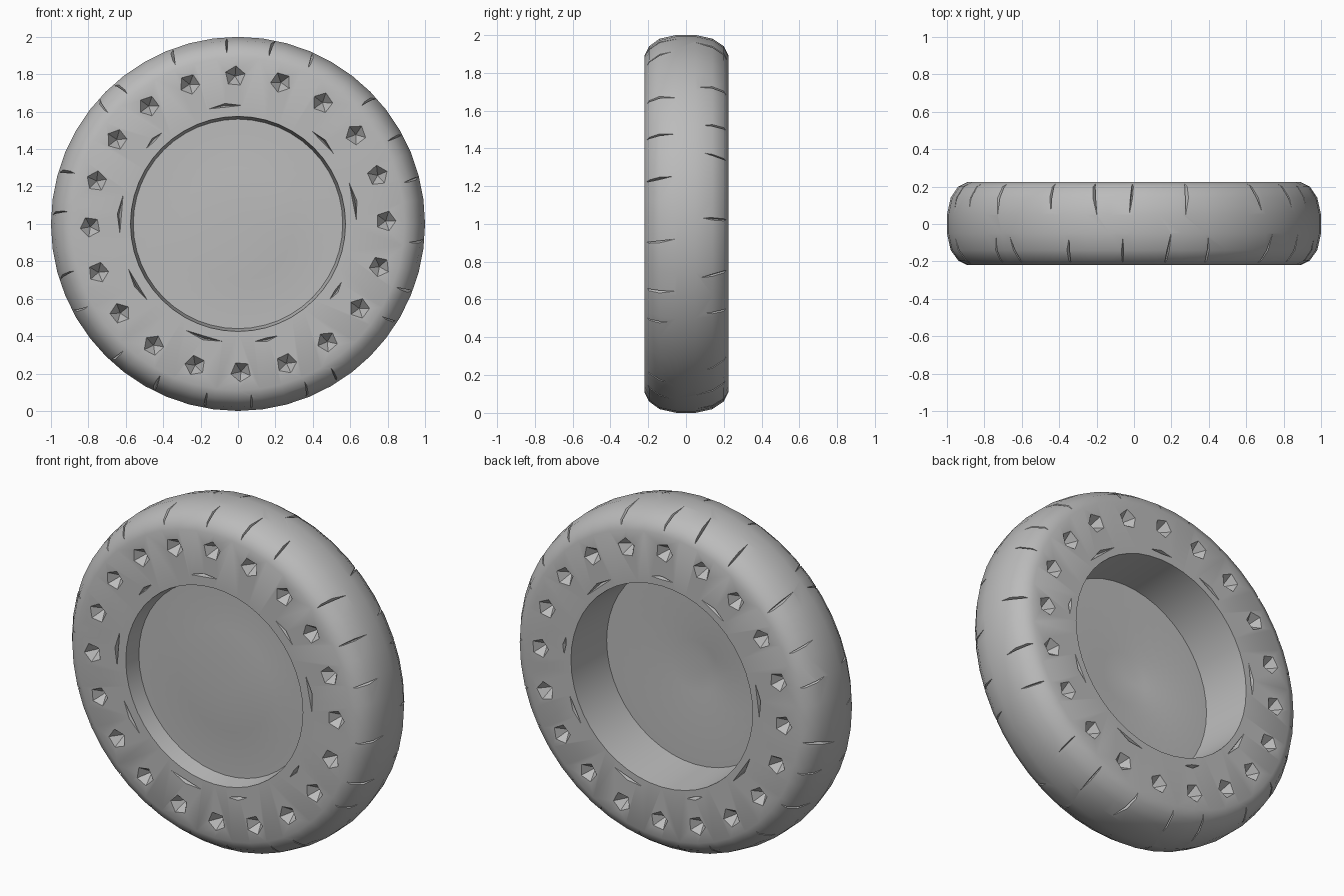
import bpy, bmesh, math, random
from mathutils import Vector

cube = bpy.data.objects.get("Cube")
if cube:
    bpy.data.objects.remove(cube, do_unlink=True)

random.seed(4)
CENTRE = Vector((0, 0, 1))
FRONT, BACK = -0.22, 0.225

grey = bpy.data.materials.new("rubber grey")
grey.use_nodes = True
GREY = (0.5, 0.5, 0.5, 1)
grey.diffuse_color = GREY
grey.node_tree.nodes["Principled BSDF"].inputs["Base Color"].default_value = GREY


def polar(r, angle, y):
    """Point at a radius and angle (0 = top) around the wheel axle."""
    return CENTRE + Vector((r * math.sin(angle), y, r * math.cos(angle)))


def make_object(name, bm):
    bmesh.ops.recalc_face_normals(bm, faces=bm.faces[:])
    mesh = bpy.data.meshes.new(name)
    bm.to_mesh(mesh)
    bm.free()
    mesh.materials.append(grey)
    obj = bpy.data.objects.new(name, mesh)
    bpy.context.collection.objects.link(obj)
    return obj


def add_hull(bm, points):
    """Closed convex solid around a few points."""
    verts = [bm.verts.new(p) for p in points]
    bmesh.ops.convex_hull(bm, input=verts)


# Tyre and hub plate: one revolved profile, (radius, y), front axle to back axle
profile = [(0, -0.155), (0.3, -0.12), (0.56, -0.12), (0.575, FRONT),
           (0.89, FRONT), (0.94, -0.195), (0.98, -0.14), (1, -0.05),
           (1, 0.05), (0.98, 0.14), (0.94, 0.2), (0.89, BACK),
           (0.59, BACK), (0.575, -0.085), (0.15, -0.085), (0, -0.105)]
bm = bmesh.new()
verts = [bm.verts.new(polar(r, 0, y)) for r, y in profile]
edges = [bm.edges.new(pair) for pair in zip(verts, verts[1:])]
bmesh.ops.spin(bm, geom=verts + edges, cent=CENTRE, axis=(0, 1, 0),
               angle=math.tau, steps=48, use_merge=False)
bmesh.ops.remove_doubles(bm, verts=bm.verts[:], dist=0.0005)
# Off-centre peaks of the hub plate
for v in bm.verts:
    if (v.co - CENTRE).xz.length < 0.01:
        v.co.x += 0.1 if v.co.y < -0.12 else -0.08
wheel = make_object("wheel", bm)

# Pits around both sidewalls: five-sided pointed cutters
pits = bmesh.new()
for side, face in ((-1, FRONT), (1, BACK)):
    for i in range(20):
        a = math.tau * i / 20 - 0.02
        middle = polar(0.79, a, face)
        turn = random.random() * math.tau
        rim = []
        for k in range(5):
            t = turn + math.tau * k / 5
            rim.append(middle + Vector((0.055 * math.cos(t), 0, 0.055 * math.sin(t))))
        raised = [p + Vector((0, side * 0.03, 0)) for p in rim]
        add_hull(pits, rim + raised + [middle - Vector((0, side * 0.07, 0))])

# Tapered slanting notches cut in from both shoulders of the tread
notches = bmesh.new()
for side in (-1, 1):
    for i in range(22):
        a = math.tau * (i + 0.25 * side + random.uniform(-0.25, 0.25)) / 22
        w = random.uniform(0.025, 0.045)
        slant = random.uniform(-0.06, 0.06)
        add_hull(notches, [polar(1.04, a - w, side * 0.25),
                           polar(1.04, a + w, side * 0.25),
                           polar(0.89, a + 0.3 * slant, side * 0.25),
                           polar(1.01, a + slant, side * random.uniform(0.02, 0.07))])

# Thin slits in a broken ring around the hub opening
slits = bmesh.new()
for side, face in ((-1, FRONT), (1, BACK)):
    for i in range(9):
        a = math.tau * (i + random.uniform(-0.2, 0.2)) / 9
        span = random.uniform(0.1, 0.22)
        add_hull(slits, [polar(0.635, a - span, face + side * 0.01),
                         polar(0.635, a + span, face + side * 0.01),
                         polar(0.65, a, face + side * 0.01),
                         polar(0.625, a, face + side * 0.01),
                         polar(0.638, a, face - side * 0.04)])

# Cut everything out of the wheel
bpy.context.view_layer.objects.active = wheel
for name, cut_mesh in (("pit_cutter", pits), ("notch_cutter", notches), ("slit_cutter", slits)):
    cutter = make_object(name, cut_mesh)
    cutter.hide_render = True
    cut = wheel.modifiers.new(name, 'BOOLEAN')
    cut.operation = 'DIFFERENCE'
    cut.solver = 'EXACT'
    cut.object = cutter
    bpy.ops.object.modifier_apply(modifier=cut.name)
    bpy.data.objects.remove(cutter, do_unlink=True)

# Smooth tread with crisp cut edges
for obj in bpy.context.selected_objects:
    obj.select_set(False)
wheel.select_set(True)
bpy.ops.object.shade_smooth_by_angle(angle=math.radians(30))
